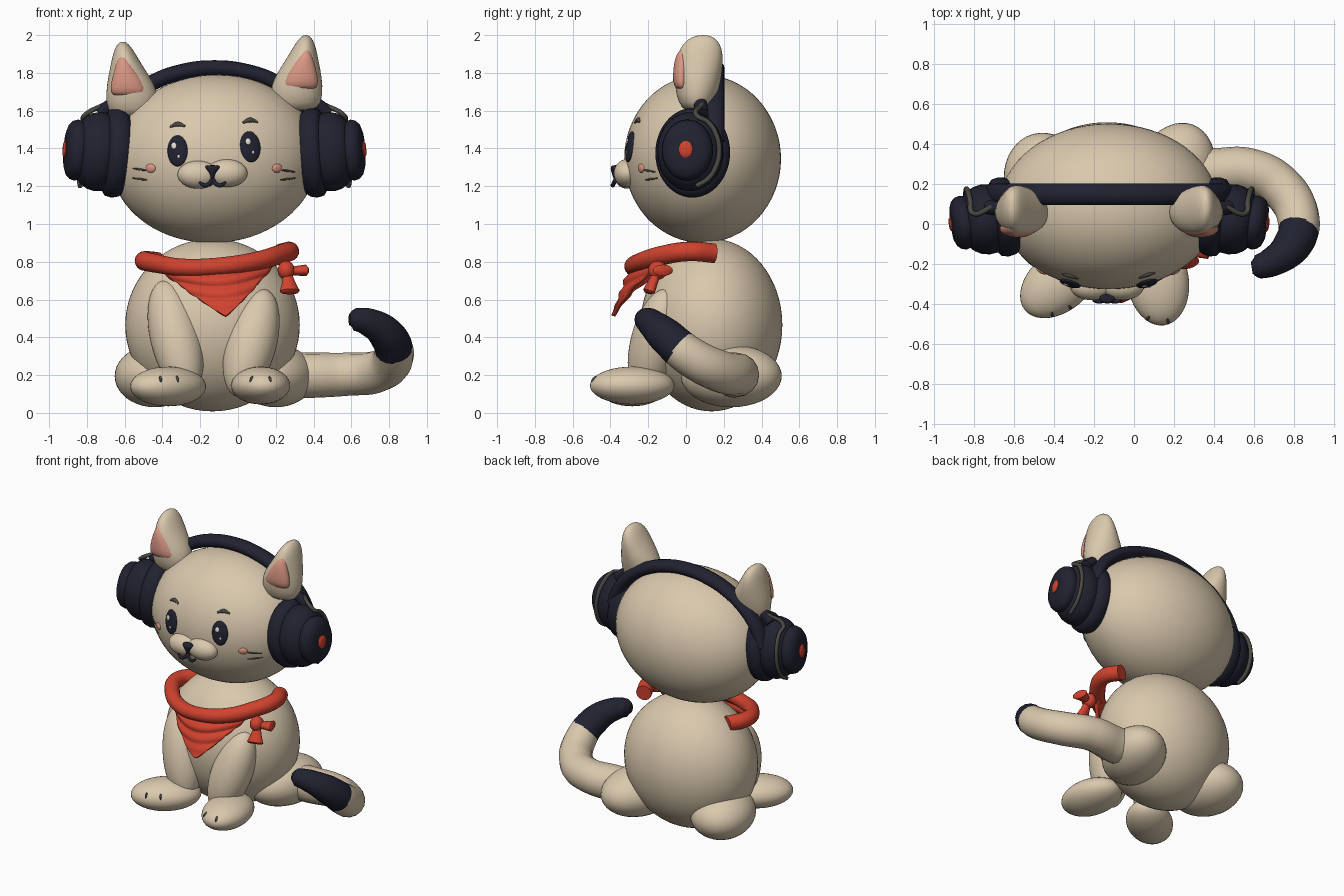
import bpy, bmesh
from math import sin, cos, pi, radians
from mathutils import Vector, Matrix, Euler
from mathutils.bvhtree import BVHTree

cube = bpy.data.objects.get("Cube")
if cube:
    bpy.data.objects.remove(cube)


def material(name, rgb):
    m = bpy.data.materials.new(name)
    m.use_nodes = True
    m.diffuse_color = (*rgb, 1)
    m.node_tree.nodes["Principled BSDF"].inputs["Base Color"].default_value = (*rgb, 1)
    return m


FUR = material("beige_fur", (.70, .58, .42))
NAVY = material("dark_navy", (.015, .016, .03))
RED = material("scarf_red", (.64, .055, .028))
PINK = material("soft_pink", (.70, .31, .23))
GREY = material("warm_grey", (.07, .066, .055))
CREAM = material("cream_shine", (.82, .77, .65))


def finish(name, bm, mat, matrix=None):
    if matrix:
        bm.transform(matrix)
    bmesh.ops.recalc_face_normals(bm, faces=bm.faces)
    me = bpy.data.meshes.new(name)
    bm.to_mesh(me)
    bm.free()
    me.materials.append(mat)
    me.shade_smooth()
    me.set_sharp_from_angle(angle=radians(50))
    ob = bpy.data.objects.new(name, me)
    bpy.context.collection.objects.link(ob)
    return ob


def ellipsoid(name, loc, radii, mat, rot=(0, 0, 0), seg=40):
    bm = bmesh.new()
    bmesh.ops.create_uvsphere(bm, u_segments=seg, v_segments=seg // 2, radius=1)
    if not isinstance(rot, Matrix):
        rot = Euler([radians(a) for a in rot]).to_matrix().to_4x4()
    return finish(name, bm, mat, Matrix.Translation(loc) @ rot @ Matrix.Diagonal((*radii, 1)))


def loft(name, rings, mat, matrix=None, seg=32, smooth=0):
    """Stack elliptical rings given as (z, x centre, x radius, y centre, y radius)."""
    bm = bmesh.new()
    loops = []
    for z, xc, rx, yc, ry in rings:
        loops.append([bm.verts.new((xc + rx * cos(2 * pi * i / seg), yc + ry * sin(2 * pi * i / seg), z))
                      for i in range(seg)])
    for a, b in zip(loops, loops[1:]):
        for i in range(seg):
            j = (i + 1) % seg
            bm.faces.new((a[i], a[j], b[j], b[i]))
    bm.faces.new(loops[0])
    bm.faces.new(loops[-1])
    ob = finish(name, bm, mat, matrix)
    if smooth:
        ob.data.set_sharp_from_angle(angle=pi)
        ob.modifiers.new("smooth", 'SUBSURF').levels = smooth
        ob.modifiers["smooth"].render_levels = smooth
    return ob


def tube(name, pts, depth, mat, radii=None, matrix=None, res=8):
    """Round tube along a smooth path, turned into a mesh."""
    cu = bpy.data.curves.new(name, 'CURVE')
    cu.dimensions = '3D'
    cu.bevel_depth, cu.bevel_resolution, cu.resolution_u = depth, 6, res
    cu.use_fill_caps = True
    sp = cu.splines.new('BEZIER')
    sp.bezier_points.add(len(pts) - 1)
    for i, (p, co) in enumerate(zip(sp.bezier_points, pts)):
        p.co = co
        p.handle_left_type = p.handle_right_type = 'AUTO'
        p.radius = radii[i] if radii else 1
    tmp = bpy.data.objects.new(name + "_path", cu)
    bpy.context.collection.objects.link(tmp)
    me = bpy.data.meshes.new_from_object(tmp.evaluated_get(bpy.context.evaluated_depsgraph_get()))
    bm = bmesh.new()
    bm.from_mesh(me)
    bpy.data.objects.remove(tmp)
    bpy.data.meshes.remove(me)
    return finish(name, bm, mat, matrix)


def front(ob, x, z):
    """Front surface point and outward-facing rotation on an object."""
    me = ob.data
    tree = BVHTree.FromPolygons([v.co for v in me.vertices], [tuple(p.vertices) for p in me.polygons])
    hit, n, _, _ = tree.ray_cast(Vector((x, -2, z)), Vector((0, 1, 0)))
    return hit, n.to_track_quat('-Y', 'Z').to_matrix().to_4x4()


def stuck(name, ob, x, z, radii, mat, roll=0):
    """Small flattened blob lying on the front of an object."""
    p, r = front(ob, x, z)
    return ellipsoid(name, p, radii, mat, r @ Matrix.Rotation(radians(roll), 4, 'Y'), 24)


MID = -.125
head = ellipsoid("head", (MID, .088, 1.345), (.55, .415, .445), FUR, (0, -3.5, 0), 64)
body = ellipsoid("body", (-.135, .135, .465), (.462, .375, .457), FUR, seg=64)

# Legs, paws and haunches: right side is -x
ellipsoid("right_front_leg", (-.33, -.15, .40), (.135, .13, .315), FUR, (-13, -13, 0))
ellipsoid("left_front_leg", (.07, -.165, .37), (.135, .13, .30), FUR, (-13, 15, 0))
right_paw = ellipsoid("right_front_paw", (-.37, -.285, .14), (.15, .23, .105), FUR, (0, 0, -50))
left_paw = ellipsoid("left_front_paw", (.12, -.285, .145), (.155, .225, .1), FUR, (0, 0, 8))
ellipsoid("right_haunch", (-.44, .21, .195), (.21, .25, .165), FUR, (0, 0, 15))
ellipsoid("left_haunch", (.20, .24, .195), (.20, .275, .165), FUR, (0, 0, -20))
for paw, xs in ((right_paw, (-.41, -.32)), (left_paw, (.07, .17))):
    for x in xs:
        stuck("claw", paw, x, .18, (.007, .008, .02), GREY)

# Tail with dark tip
tail = tube("tail", [(.2, .25, .2), (.4, .26, .2), (.58, .265, .205), (.74, .18, .22), (.825, .02, .30),
                     (.79, -.11, .41), (.69, -.19, .48), (.62, -.215, .495), (.59, -.22, .495)],
            .12, FUR, [1, 1, .95, .93, .88, .8, .62, .5, .25], res=24)
tail.data.materials.append(NAVY)
for p in tail.data.polygons:
    c = p.center
    p.material_index = int(c.z - 1.2 * c.y - .3 * c.x > .132)

# Eyes, brows, cheeks and whiskers
for side, x, dz in ((-1, -.32, 0), (1, .065, .022)):
    stuck("eye", head, x, 1.387 + dz, (.055, .018, .083), NAVY, -3.5)
    for name, dx, ez, r in (("eye_shine", -.015, .025, .015), ("eye_glint", .01, -.03, .008)):
        p, rot = front(head, x + dx, 1.387 + dz + ez)
        ellipsoid(name, p + rot @ Vector((0, -.016, 0)), (r, .006, r * 1.2), CREAM, rot, 16)
    brow = [front(head, x + dx, 1.52 + dz + ez)[0] for dx, ez in ((-.04, -.006), (0, .008), (.04, -.002))]
    tube("eyebrow", brow, .014, GREY, [.4, 1, .4])
    cx = -.128 + side * .335
    stuck("cheek", head, cx, 1.295, (.03, .012, .024), PINK)
    for z, drop in ((1.285, -.018), (1.235, -.015 if side < 0 else .015)):
        whisker = [front(head, cx + side * d, z + side * drop * (d - .03) * 8)[0] for d in (.015, .055, .095)]
        tube("whisker", whisker, .006, GREY, [.5, 1, .5])

# Muzzle, nose and mouth
for s in (-1, 1):
    muzzle = ellipsoid("muzzle", (-.135 + s * .075, -.312, 1.265 + s * .004), (.11, .07, .074), FUR)
    lip = [(-.135 + s * dx, y, z) for dx, y, z in
           ((0, -.372, 1.238), (.018, -.384, 1.212), (.045, -.388, 1.205), (.07, -.384, 1.222))]
    tube("mouth", lip, .011, NAVY, [1, 1, 1, .5])
loft("nose", [(1.235, -.135, .009, -.372, .012), (1.265, -.135, .012, -.378, .014),
              (1.285, -.135, .028, -.378, .02), (1.302, -.135, .042, -.374, .026),
              (1.312, -.135, .034, -.37, .02)], NAVY, smooth=1)

# Ears, thick and leaning outward, with pink inner pads
for s, name, dz in ((-1, "right", 0), (1, "left", .035)):
    shape = [(1.56, .42, .10, .06, .06), (1.60, .435, .135, .055, .095), (1.70, .435, .14, .06, .122),
             (1.78, .452, .11, .068, .125), (1.86, .47, .076, .075, .122), (1.92, .48, .052, .082, .10),
             (1.955, .484, .028, .088, .06), (1.965, .485, .01, .09, .02)]
    loft(name + "_ear", [(z + dz, MID + s * x, rx, y, ry) for z, x, rx, y, ry in shape], FUR, smooth=1)
    pad = [(1.675, .455, .07, -.02, .02), (1.695, .455, .097, -.025, .042), (1.75, .462, .085, -.025, .045),
           (1.82, .474, .055, -.022, .042), (1.87, .484, .028, -.016, .032), (1.89, .487, .01, -.012, .012)]
    loft(name + "_inner_ear", [(z + dz, MID + s * x, rx, y, ry) for z, x, rx, y, ry in pad], PINK, smooth=1)

# Headphones: band over the head, then a cup, fork and button on each side
arc = [(MID + .6 * cos(radians(a)), .115, 1.35 + .475 * sin(radians(a))) for a in range(10, 171, 16)]
tube("headband", arc, .042, NAVY, matrix=Matrix.Diagonal((1, 1.3, 1, 1)))
for s, name in ((-1, "right"), (1, "left")):
    frame = (Matrix.Translation((MID, .11, 1.34)) @ Matrix.Rotation(radians(-4 * s), 4, 'Y')
             @ Matrix.Rotation(radians(-8 * s), 4, 'Z') @ Matrix.Rotation(s * pi / 2, 4, 'Y'))

    def turned(part, profile, mat):
        loft(name + part, [(d, 0, r, 0, r * .84) for d, r in profile], mat, frame, 48)

    turned("_ear_cushion", [(.46, .17), (.47, .205), (.50, .23), (.535, .238), (.57, .23), (.59, .20)], NAVY)
    turned("_ear_cup", [(.57, .19), (.585, .205), (.63, .21), (.67, .20), (.70, .18), (.715, .165),
                        (.72, .155), (.74, .162), (.765, .155), (.785, .135), (.797, .10), (.8, .06)], NAVY)
    turned("_button", [(.79, .044), (.803, .044), (.81, .034), (.812, .015)], RED)
    fork = [(-s * .25, .06, .60)] + [(-s * .195 * cos(radians(t)), .165 * sin(radians(t)), .70)
                                     for t in range(15, 166, 25)]
    tube(name + "_fork", fork, .013, GREY, matrix=frame)
    tube(name + "_band_arm", [(-s * .29, .03, .50), (-s * .255, .045, .56), (-s * .2, .06, .62)],
         .035, NAVY, matrix=frame)

# Scarf: rolled collar open at the back
tube("scarf_collar", [(-.43, .15, .80), (-.495, .02, .805), (-.43, -.13, .79), (-.29, -.24, .77), (-.11, -.28, .775),
                      (.08, -.235, .80), (.21, -.12, .835), (.272, .02, .855), (.23, .15, .845)],
     .052, RED, [1, 1, .95, .9, .9, .95, 1, 1, 1])

# Hanging triangle with V-shaped folds
bm = bmesh.new()
bmesh.ops.create_grid(bm, x_segments=32, y_segments=32, size=1)
for vert in bm.verts:
    u, v = vert.co.x, (1 - vert.co.y) / 2
    w = (1 - v) ** .9 + .015
    fold = sin(3 * 2 * pi * (v + .3 * (1 - u * u) * (v - 1)))
    vert.co = (-.11 + .045 * v + .30 * u * w,
               -.285 - .10 * v + .15 * u * u * w * w - .012 * fold * (1 - v),
               .775 - .262 * v + .015 * u * w)
cloth = finish("scarf_triangle", bm, RED)
thick = cloth.modifiers.new("thickness", 'SOLIDIFY')
thick.thickness, thick.offset = .022, 0

# Side knot with two flared ends
ellipsoid("scarf_knot", (.255, -.15, .755), (.045, .05, .05), RED)
for name, tip, wide in (("upper", (.365, -.12, .755), .055), ("lower", (.275, -.20, .635), .055)):
    base = Vector((.26, -.15, .75))
    way = Vector(tip) - base
    turn = way.to_track_quat('Z', 'Y').to_matrix().to_4x4()
    loft("scarf_end_" + name, [(0, 0, .02, 0, .02), (way.length * .5, 0, .035, 0, .026),
                               (way.length * .92, 0, wide, 0, .03), (way.length, 0, wide * .8, 0, .018)],
         RED, Matrix.Translation(base) @ turn, 20)
